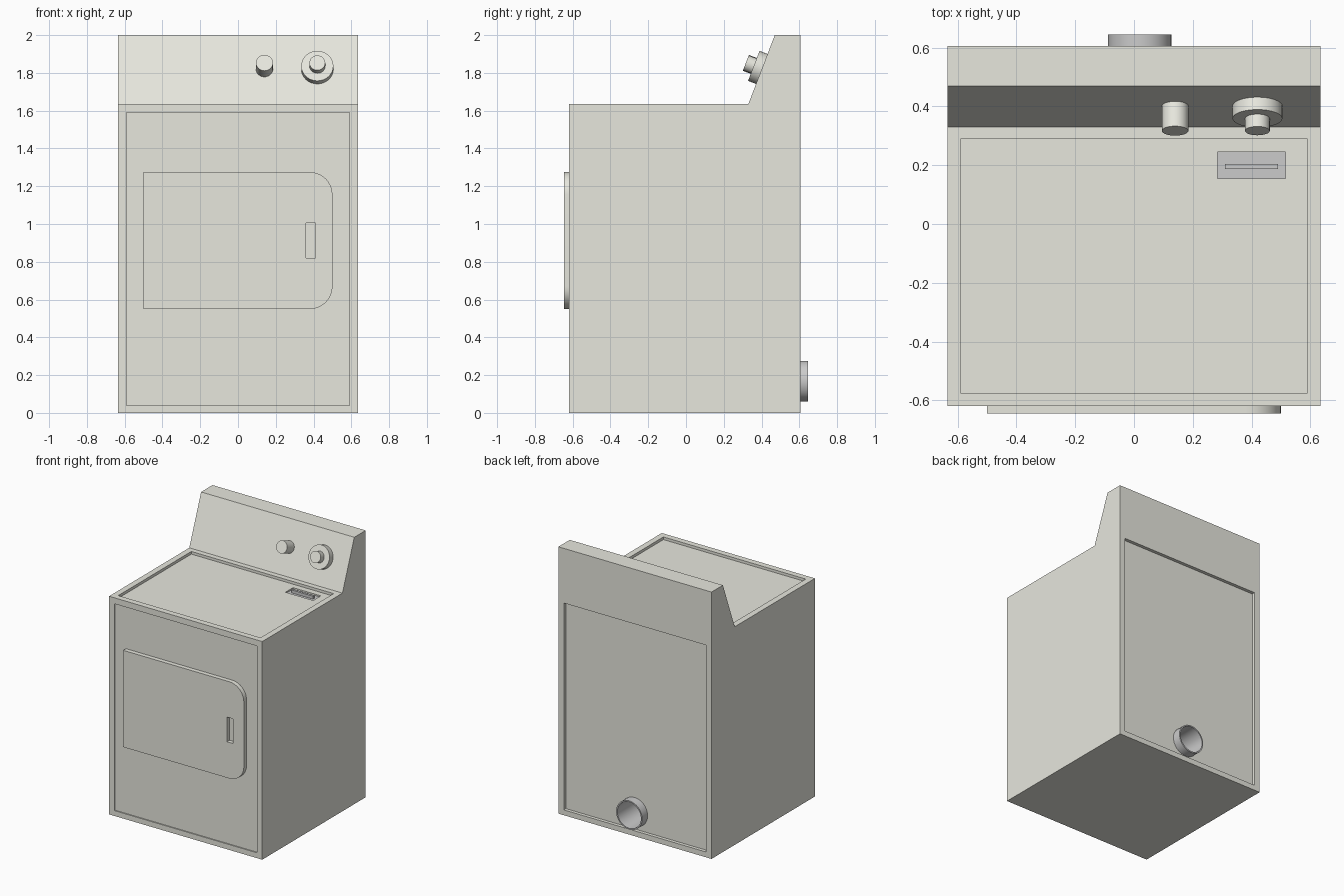
import bpy, bmesh, math
from mathutils import Vector, Matrix

if "Cube" in bpy.data.objects:
    bpy.data.objects.remove(bpy.data.objects["Cube"])


def material(name, rgb):
    m = bpy.data.materials.new(name)
    m.diffuse_color = (*rgb, 1)
    m.use_nodes = True
    m.node_tree.nodes["Principled BSDF"].inputs["Base Color"].default_value = m.diffuse_color
    return m


CREAM = material("cream_enamel", (0.80, 0.80, 0.73))


def finish(name, bm, mat=None, smooth=False):
    bmesh.ops.recalc_face_normals(bm, faces=bm.faces)
    me = bpy.data.meshes.new(name)
    bm.to_mesh(me)
    bm.free()
    ob = bpy.data.objects.new(name, me)
    bpy.context.collection.objects.link(ob)
    if mat:
        me.materials.append(mat)
    if smooth:
        bpy.ops.object.select_all(action='DESELECT')
        ob.select_set(True)
        bpy.context.view_layer.objects.active = ob
        bpy.ops.object.shade_smooth_by_angle(angle=math.radians(35))
    return ob


def prism(name, pts, offset, mat=None, smooth=False):
    """Extrude a closed outline by an offset vector."""
    bm = bmesh.new()
    face = bm.faces.new([bm.verts.new(p) for p in pts])
    res = bmesh.ops.extrude_face_region(bm, geom=[face])
    verts = [v for v in res["geom"] if isinstance(v, bmesh.types.BMVert)]
    bmesh.ops.translate(bm, verts=verts, vec=offset)
    return finish(name, bm, mat, smooth)


def box(name, x, y, z, mat=None):
    pts = [(x[0], y[0], z[0]), (x[1], y[0], z[0]), (x[1], y[1], z[0]), (x[0], y[1], z[0])]
    return prism(name, pts, (0, 0, z[1] - z[0]), mat)


def lathe(name, profile, origin, axis, mat=None, sides=32):
    """Spin (radius, height) points around an axis starting at origin."""
    bm = bmesh.new()
    vs = [bm.verts.new((r, 0, h)) for r, h in profile]
    es = [bm.edges.new(p) for p in zip(vs, vs[1:])]
    bmesh.ops.spin(bm, geom=vs + es, cent=(0, 0, 0), axis=(0, 0, 1),
                   angle=math.tau, steps=sides, use_duplicate=False)
    bmesh.ops.remove_doubles(bm, verts=bm.verts, dist=1e-5)
    rot = Vector(axis).to_track_quat('Z', 'Y').to_matrix().to_4x4()
    bm.transform(Matrix.Translation(origin) @ rot)
    return finish(name, bm, mat, True)


def cut(ob, cutter):
    mod = ob.modifiers.new("cut", 'BOOLEAN')
    mod.operation = 'DIFFERENCE'
    mod.solver = 'EXACT'
    mod.object = cutter
    bpy.context.view_layer.objects.active = ob
    bpy.ops.object.modifier_apply(modifier=mod.name)
    bpy.data.objects.remove(cutter)


# Cabinet with sloped control console, from its side profile
W, TOP, FRONT, BACK = 0.635, 1.635, -0.62, 0.605
side = [(FRONT, 0), (BACK, 0), (BACK, 2), (0.47, 2), (0.33, TOP), (FRONT, TOP)]
cabinet = prism("cabinet", [(-W, y, z) for y, z in side], (2 * W, 0, 0), CREAM)

# Recessed panels: top, front, back, then the lint filter pocket
FLOOR = TOP - 0.02
cut(cabinet, box("cutter", (-0.59, 0.59), (-0.575, 0.29), (FLOOR, 1.7)))
cut(cabinet, box("cutter", (-0.59, 0.59), (-0.7, FRONT + 0.008), (0.04, 1.59)))
cut(cabinet, box("cutter", (-0.59, 0.59), (BACK - 0.025, 0.7), (0.04, 1.59)))
cut(cabinet, box("cutter", (0.285, 0.515), (0.155, 0.245), (FLOOR - 0.014, 1.7)))

# Lint filter plate and pull bar
box("lint_filter", (0.285, 0.515), (0.155, 0.245), (FLOOR - 0.018, FLOOR - 0.01))
box("lint_filter_pull", (0.31, 0.49), (0.188, 0.205), (FLOOR - 0.012, FLOOR + 0.012))

# Door with rounded right corners and a recessed grip
r, steps = 0.12, 10
outline = [(-0.5, 1.275), (-0.5, 0.55)]
for cz, start in ((0.55 + r, -90), (1.275 - r, 0)):
    for i in range(steps + 1):
        a = math.radians(start + 90 * i / steps)
        outline.append((0.5 - r + r * math.cos(a), cz + r * math.sin(a)))
door = prism("door", [(x, -0.645, z) for x, z in outline], (0, 0.04, 0), CREAM, True)
cut(door, box("cutter", (0.36, 0.41), (-0.7, -0.615), (0.82, 1.005)))

# Control knobs, square to the console slope
normal = Vector((0, -0.365, 0.14)).normalized()
lathe("start_knob", [(0, -0.01), (0.045, -0.01), (0.045, 0.09), (0, 0.09)],
      (0.14, 0.401, 1.821), normal, CREAM)
lathe("timer_knob", [(0, -0.01), (0.085, -0.01), (0.085, 0.045), (0.042, 0.045),
                     (0.042, 0.09), (0, 0.09)],
      (0.42, 0.401, 1.821), normal, CREAM)

# Exhaust duct: deep open pipe at the back
vent = (0.02, 0, 0.168)
cut(cabinet, lathe("cutter", [(0, 0.33), (0.102, 0.33), (0.102, 0.7), (0, 0.7)], vent, (0, 1, 0)))
lathe("exhaust_duct", [(0, 0.34), (0.098, 0.34), (0.098, 0.645), (0.108, 0.645), (0.108, 0.57),
                       (0.1, 0.57), (0.1, 0.335), (0, 0.335)], vent, (0, 1, 0))
